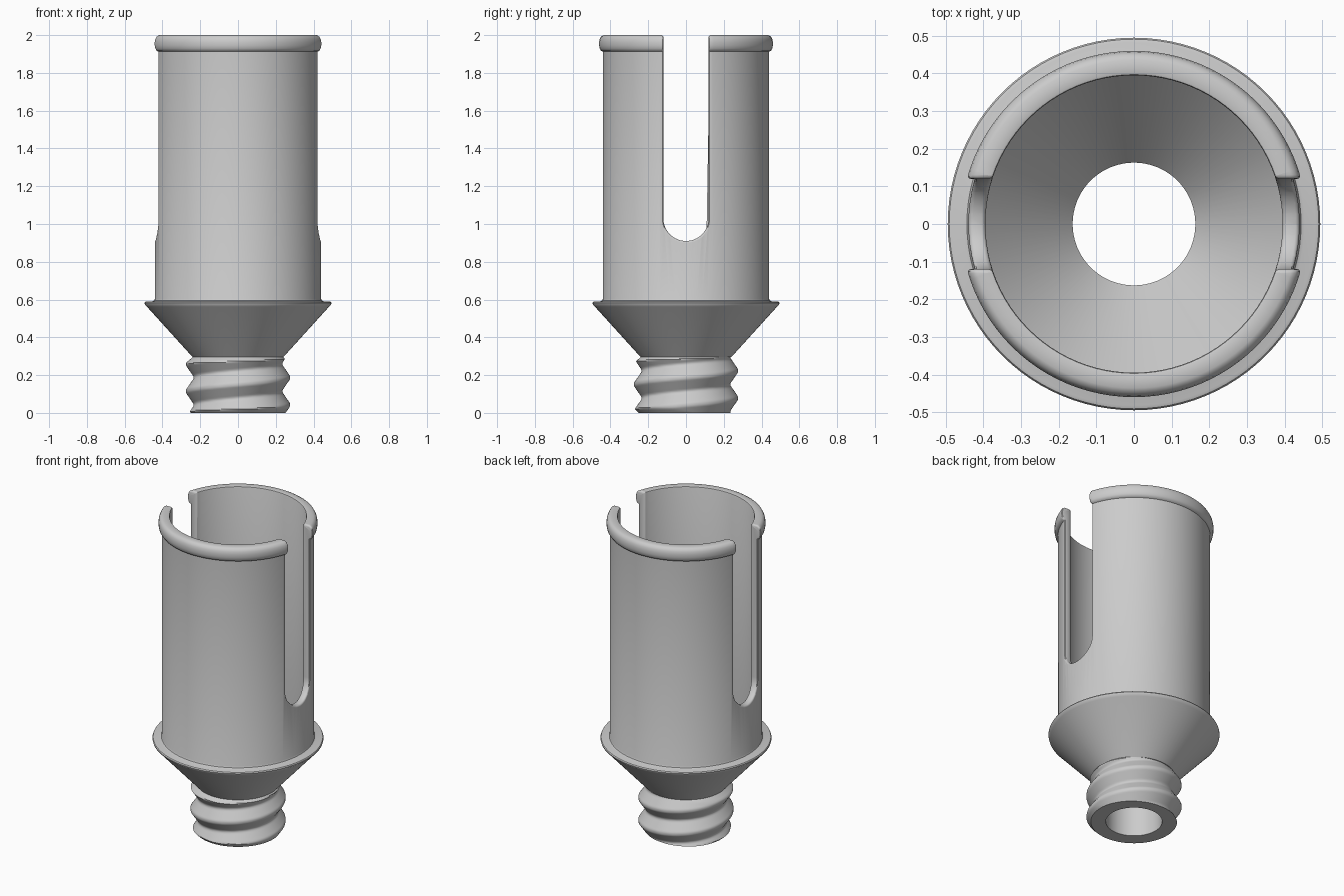
import bpy, bmesh, math
from math import sin, cos, pi

if "Cube" in bpy.data.objects:
    bpy.data.objects.remove(bpy.data.objects["Cube"], do_unlink=True)

SEG = 96
grey = bpy.data.materials.new("plain grey")
grey.use_nodes = True
grey.diffuse_color = (0.6, 0.6, 0.6, 1)
grey.node_tree.nodes["Principled BSDF"].inputs["Base Color"].default_value = (0.6, 0.6, 0.6, 1)


def finish(name, bm):
    bmesh.ops.recalc_face_normals(bm, faces=bm.faces)
    mesh = bpy.data.meshes.new(name)
    bm.to_mesh(mesh)
    bm.free()
    mesh.materials.append(grey)
    obj = bpy.data.objects.new(name, mesh)
    bpy.context.collection.objects.link(obj)
    return obj


def lathe(name, profile, radius=lambda r, z, a: r):
    """Revolve a closed (r, z) profile; radius may vary with the angle."""
    bm = bmesh.new()
    rings = []
    for i in range(SEG):
        a = 2 * pi * i / SEG
        ring = []
        for r, z in profile:
            q = radius(r, z, a)
            ring.append(bm.verts.new((q * cos(a), q * sin(a), z)))
        rings.append(ring)
    n = len(profile)
    for i in range(SEG):
        p, q = rings[i], rings[(i + 1) % SEG]
        for j in range(n):
            k = (j + 1) % n
            bm.faces.new((p[j], q[j], q[k], p[k]))
    return finish(name, bm)


def select(obj):
    bpy.ops.object.select_all(action='DESELECT')
    obj.select_set(True)
    bpy.context.view_layer.objects.active = obj


def smooth(obj):
    select(obj)
    bpy.ops.object.shade_smooth_by_angle(angle=math.radians(35))


# Sleeve with funnel base, flange and rolled lip
body = lathe("slotted_sleeve", [
    (0.163, 0.295), (0.24, 0.295), (0.482, 0.562), (0.493, 0.573), (0.495, 0.581),
    (0.491, 0.588), (0.482, 0.591), (0.453, 0.591), (0.444, 0.595), (0.44, 0.604),
    (0.44, 1.912), (0.45, 1.917), (0.457, 1.929), (0.46, 1.945), (0.46, 1.962),
    (0.457, 1.979), (0.449, 1.993), (0.436, 2.0),
    (0.402, 2.0), (0.397, 1.998), (0.395, 1.993),
    (0.395, 0.58), (0.163, 0.315)])

# Round-bottomed slot through both sides
bm = bmesh.new()
outline = [(0.12 * cos(pi + pi * i / 24), 1.03 + 0.12 * sin(pi + pi * i / 24)) for i in range(25)]
outline += [(0.12, 2.2), (-0.12, 2.2)]
face = bm.faces.new([bm.verts.new((-1, y, z)) for y, z in outline])
out = bmesh.ops.extrude_face_region(bm, geom=[face])
bmesh.ops.translate(bm, vec=(2, 0, 0),
                    verts=[v for v in out["geom"] if isinstance(v, bmesh.types.BMVert)])
cutter = finish("slot_cutter", bm)
cutter.hide_render = True

cut = body.modifiers.new("slot", 'BOOLEAN')
cut.operation = 'DIFFERENCE'
cut.solver = 'EXACT'
cut.object = cutter
soft = body.modifiers.new("soft_slot_edges", 'BEVEL')
soft.width = 0.011
soft.segments = 3
soft.limit_method = 'ANGLE'
soft.angle_limit = math.radians(65)
soft.use_clamp_overlap = False
select(body)
for m in ("slot", "soft_slot_edges"):
    bpy.ops.object.modifier_apply(modifier=m)
bpy.data.objects.remove(cutter, do_unlink=True)
smooth(body)

# Hollow screw neck with a right-handed thread
ROWS, TOP, PITCH = 44, 0.31, 0.145


def thread(r, z, a):
    if r < 0.2:
        return r
    turn = (z - 0.187) / PITCH - a / (2 * pi)
    away = 2 * abs(turn - round(turn))
    r = 0.275 - 0.04 * min(max((away - 0.12) / 0.8, 0), 1)
    return min(r, 0.25 + z, 0.24 + 1.2 * (0.295 - z))


neck = [(0.25, TOP * i / ROWS) for i in range(ROWS + 1)] + [(0.163, TOP), (0.163, 0)]
smooth(lathe("threaded_neck", neck, thread))
